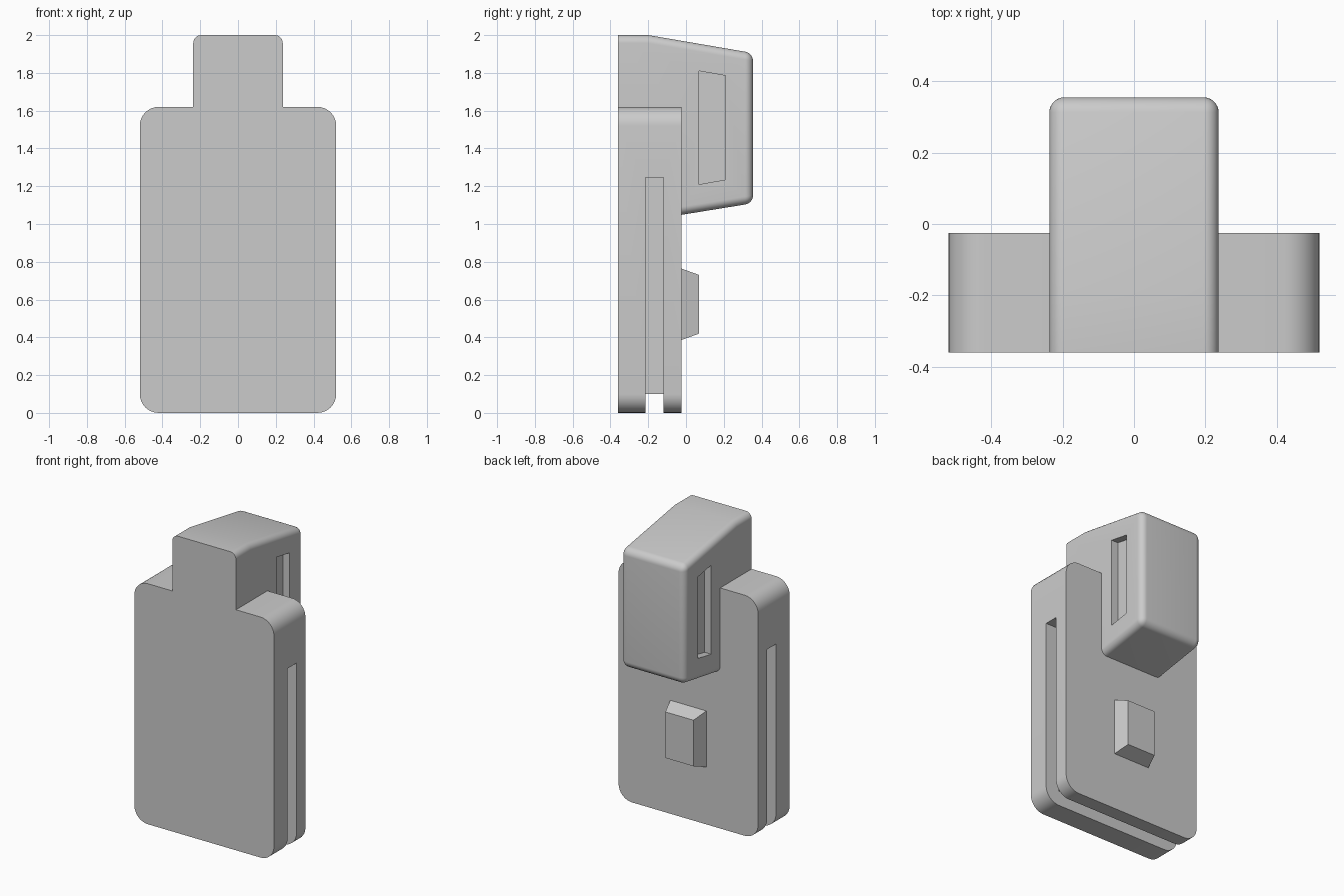
import bpy, bmesh
from mathutils import Vector

cube = bpy.data.objects.get("Cube")
if cube:
    bpy.data.objects.remove(cube)

grey = bpy.data.materials.new("plain_grey")
grey.use_nodes = True
COLOUR = (0.6, 0.6, 0.6, 1)
grey.diffuse_color = COLOUR
grey.node_tree.nodes["Principled BSDF"].inputs["Base Color"].default_value = COLOUR


def prism(name, points, axis, start, end, radius=0, rounded=lambda edge: True, shrink=1):
    """Extrude a profile along x (points are y,z) or y (points are x,z), then round chosen edges."""
    def place(p, d):
        return (d, p[0], p[1]) if axis == "x" else (p[0], d, p[1])
    bm = bmesh.new()
    centre = Vector([sum(c) / len(points) for c in zip(*points)])
    far = [centre + (Vector(p) - centre) * shrink for p in points]
    ring_a = [bm.verts.new(place(p, start)) for p in points]
    ring_b = [bm.verts.new(place(p, end)) for p in far]
    bm.faces.new(ring_a)
    bm.faces.new(ring_b)
    for i in range(len(points)):
        j = (i + 1) % len(points)
        bm.faces.new((ring_a[i], ring_a[j], ring_b[j], ring_b[i]))
    bmesh.ops.recalc_face_normals(bm, faces=bm.faces)
    if radius:
        edges = [e for e in bm.edges if rounded(e)]
        bmesh.ops.bevel(bm, geom=edges, offset=radius, segments=8, profile=0.5, affect="EDGES")
    mesh = bpy.data.meshes.new(name)
    bm.to_mesh(mesh)
    bm.free()
    mesh.materials.append(grey)
    obj = bpy.data.objects.new(name, mesh)
    bpy.context.collection.objects.link(obj)
    return obj


def rect(w, low, high):
    return [(-w, low), (w, low), (w, high), (-w, high)]


def combine(target, other, operation):
    mod = target.modifiers.new(operation.title(), "BOOLEAN")
    mod.operation = operation
    mod.solver = "EXACT"
    mod.object = other
    bpy.context.view_layer.objects.active = target
    bpy.ops.object.modifier_apply(modifier=mod.name)
    bpy.data.objects.remove(other)


FRONT, BACK = -0.36, -0.025


def runs_front_to_back(edge):
    a, b = (v.co for v in edge.verts)
    return abs(a.y - b.y) > 0.1


def head_edge(edge):
    # Round every sharp edge except those of the flush front face
    at_front = all(abs(v.co.y - FRONT) < 0.001 for v in edge.verts)
    return not at_front and edge.calc_face_angle() > 0.5


# Body slab with rounded corners
body = prism("body", rect(0.52, 0, 1.62), "y", FRONT, BACK, 0.1, runs_front_to_back)

# Groove around the sides and bottom
groove = prism("groove_cutter", [(-0.6, -0.1), (0.6, -0.1), (0.6, 1.245), (0.42, 1.245),
                                 (0.42, 0.1), (-0.42, 0.1), (-0.42, 1.245), (-0.6, 1.245)],
               "y", -0.215, -0.12)
combine(body, groove, "DIFFERENCE")

# Head block that rises above the slab and juts out behind
head = prism("head", [(FRONT, 2), (-0.2, 2), (0.355, 1.905), (0.355, 1.11), (-0.2, 1.02), (FRONT, 1.02)],
             "x", -0.237, 0.237, 0.042, head_edge)
combine(body, head, "UNION")

# Recessed finger slots on both sides of the head
for side in (-1, 1):
    slot = prism("slot_cutter", [(0.07, 1.81), (0.21, 1.785), (0.21, 1.235), (0.07, 1.21)],
                 "x", side * 0.187, side * 0.3)
    combine(body, slot, "DIFFERENCE")

# Tapered catch on the back
catch = prism("back_catch", rect(0.135, 0.385, 0.765), "y", BACK - 0.002, 0.07)
for v in catch.data.vertices:
    if v.co.y > 0:
        v.co.x *= 0.78
        v.co.z = 0.42 if v.co.z < 0.575 else 0.73

# Smooth the rounded edges only
bpy.ops.object.select_all(action="DESELECT")
body.select_set(True)
bpy.context.view_layer.objects.active = body
bpy.ops.object.shade_smooth_by_angle(angle=0.5)
